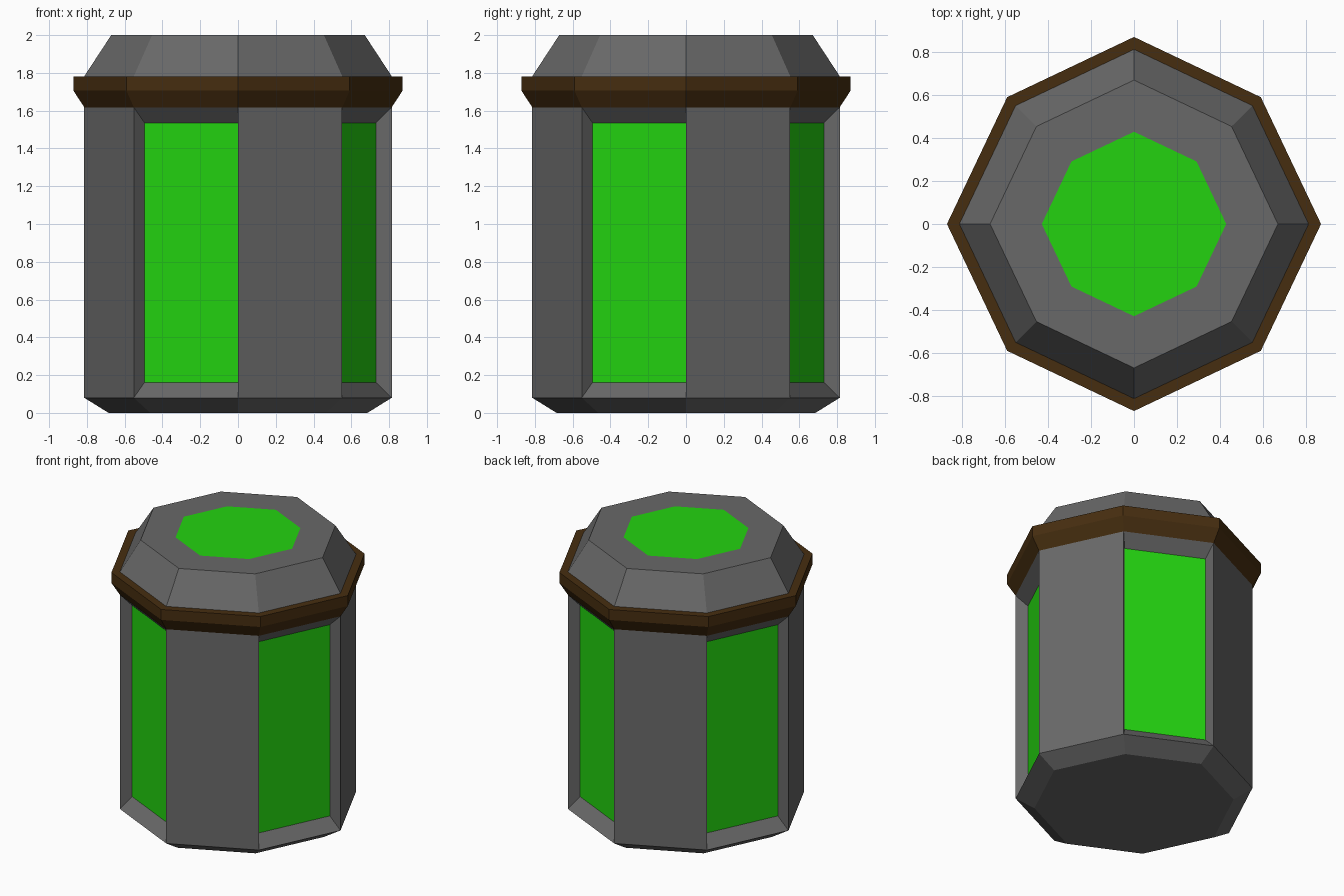
import bpy, bmesh, math

if "Cube" in bpy.data.objects:
    bpy.data.objects.remove(bpy.data.objects["Cube"])

CORNER = 0.678   # x = y of a diagonal corner relative to the axis radius


def material(name, rgb):
    m = bpy.data.materials.new(name)
    m.diffuse_color = (*rgb, 1)
    m.use_nodes = True
    m.node_tree.nodes["Principled BSDF"].inputs["Base Color"].default_value = m.diffuse_color
    return m


GREY = material("dark grey metal", (0.14, 0.14, 0.14))
BROWN = material("brown band", (0.062, 0.027, 0.005))
GREEN = material("glowing green", (0.017, 0.65, 0.005))


def octagon(bm, r, z):
    """Slightly irregular octagon with corners on the axes and diagonals."""
    ring = []
    for i in range(8):
        a = i * math.pi / 4
        d = r if i % 2 == 0 else r * CORNER * math.sqrt(2)
        ring.append(bm.verts.new((d * math.cos(a), d * math.sin(a), z)))
    return ring


def shell(name, profile, mats, cap_bottom=False, cap_top=False, edit=None):
    """Stack octagons along a (radius, height) profile."""
    bm = bmesh.new()
    rings = [octagon(bm, r, z) for r, z in profile]
    for lo, hi in zip(rings, rings[1:]):
        for i in range(8):
            j = (i + 1) % 8
            bm.faces.new((lo[i], lo[j], hi[j], hi[i]))
    if cap_bottom:
        bm.faces.new(rings[0][::-1])
    if cap_top:
        bm.faces.new(rings[-1])
    if edit:
        edit(bm)
    me = bpy.data.meshes.new(name)
    bm.to_mesh(me)
    bm.free()
    for m in mats:
        me.materials.append(m)
    ob = bpy.data.objects.new(name, me)
    bpy.context.collection.objects.link(ob)
    return ob


def recess_windows(bm):
    """Sink a green pane into every second tall wall, towards the axis."""
    for f in list(bm.faces):
        c = f.calc_center_median()
        n = f.normal if f.normal.length else None
        f.normal_update()
        tall = abs(f.normal.z) < 0.01
        sector = int((math.degrees(math.atan2(c.y, c.x)) % 360) // 45)
        if not tall or sector % 2 == 0:
            continue
        outer = list(f.verts)
        inner = [bm.verts.new((v.co.x * 0.896, v.co.y * 0.896,
                               0.162 if v.co.z < 1 else 1.535)) for v in outer]
        for i in range(4):
            j = (i + 1) % 4
            bm.faces.new((outer[i], outer[j], inner[j], inner[i]))
        bm.faces.new(inner).material_index = 1
        bm.faces.remove(f)


def green_lid(bm):
    """The innermost top face is the green window."""
    max(bm.faces, key=lambda f: len(f.verts)).material_index = 1


# body with chamfered foot and four recessed windows
shell("canister_body", [(0.685, 0), (0.814, 0.08), (0.814, 1.618)],
      [GREY, GREEN], cap_bottom=True, edit=recess_windows)

# projecting band
shell("rim_band", [(0.814, 1.618), (0.872, 1.707), (0.872, 1.782), (0.814, 1.782)],
      [BROWN])

# sloped lid with green window on top
shell("lid", [(0.814, 1.782), (0.671, 2.0), (0.43, 2.0)],
      [GREY, GREEN], cap_top=True, edit=green_lid)
